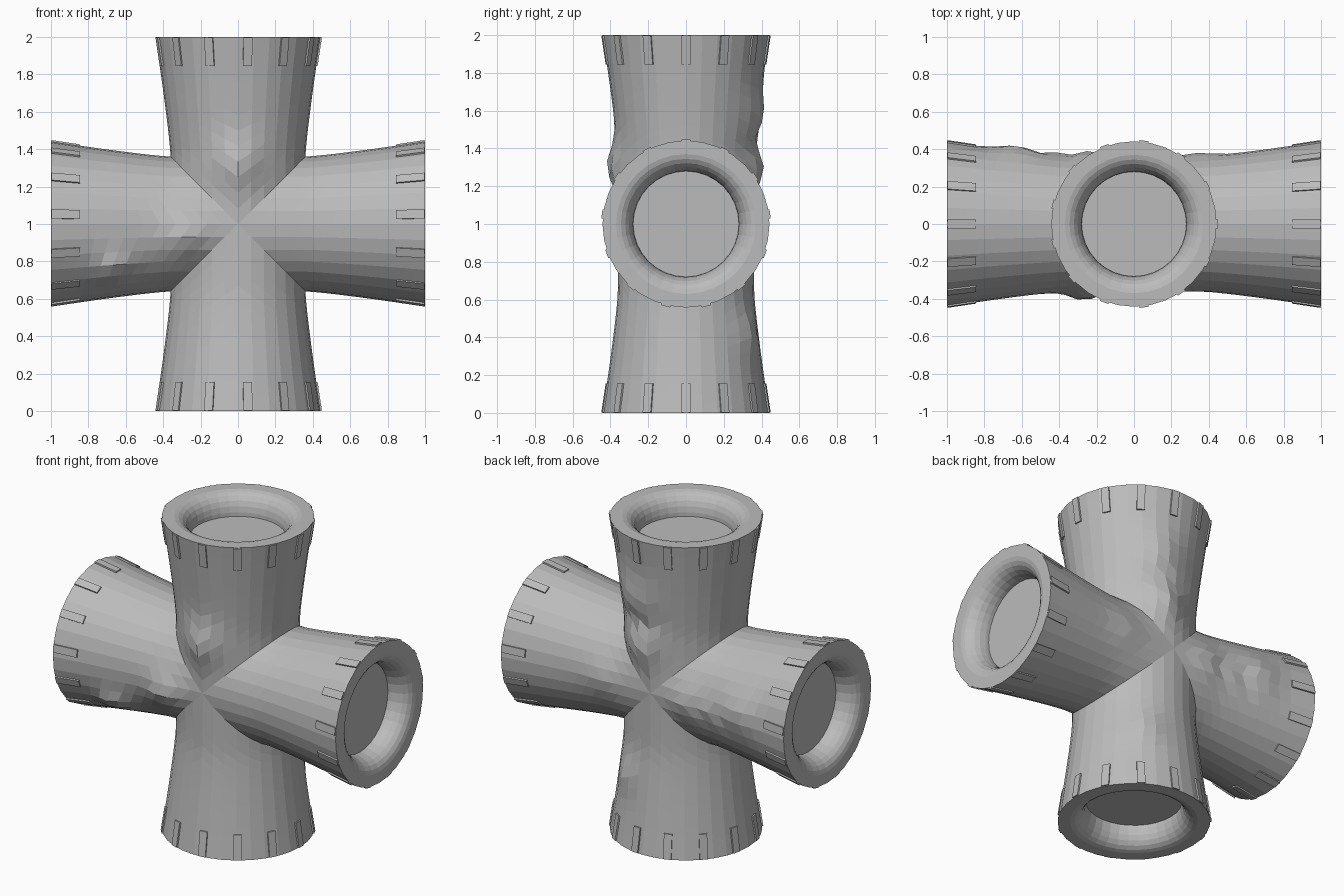
import bpy, bmesh, math
from mathutils import Vector

if "Cube" in bpy.data.objects:
    bpy.data.objects.remove(bpy.data.objects["Cube"])

SIDES = 32      # facets round each tube
ROWS = 12       # rows along each tube
TABS = 13       # clips round each mouth

grey = bpy.data.materials.new("plain grey")
grey.diffuse_color = (0.5, 0.5, 0.5, 1)
grey.use_nodes = True
grey.node_tree.nodes["Principled BSDF"].inputs["Base Color"].default_value = grey.diffuse_color

# Axis and sideways direction of each of the four arms
ARMS = {
    "top": (Vector((0, 0, 1)), Vector((1, 0, 0))),
    "bottom": (Vector((0, 0, -1)), Vector((1, 0, 0))),
    "right": (Vector((1, 0, 0)), Vector((0, 0, 1))),
    "left": (Vector((-1, 0, 0)), Vector((0, 0, 1))),
}
Y = Vector((0, 1, 0))
CENTRE = Vector((0, 0, 1))

# Rolled lip leading to the recessed end disc: (distance along arm, radius)
LIP = [(1, 0.37), (0.993, 0.345), (0.978, 0.322), (0.955, 0.303),
       (0.925, 0.289), (0.89, 0.281), (0.865, 0.28)]

# Lumps and dents: (x, y, z), radius, push away from the middle plane
LUMPS = [
    ((0.0, -0.36, 1.31), 0.12, 0.06),
    ((0.08, 0.36, 1.30), 0.12, 0.06),
    ((0.12, 0.36, 1.58), 0.14, -0.04),
    ((0.20, 0.32, 0.42), 0.10, 0.03),
    ((-0.27, -0.35, 0.93), 0.11, 0.055),
    ((-0.65, -0.30, 0.76), 0.09, 0.06),
    ((-0.62, 0.38, 1.05), 0.12, 0.035),
    ((-0.45, 0.36, 1.00), 0.09, -0.025),
    ((-0.25, 0.36, 1.00), 0.10, 0.03),
    ((0.35, 0.36, 1.00), 0.10, -0.02),
]


def wall(t):
    """Tube radius, flaring towards the mouth."""
    return 0.36 + 0.082 * max(0.0, (t - 0.36) / 0.64) ** 1.2


def place(axis, side, t, r, a):
    return CENTRE + axis * t + side * (r * math.cos(a)) + Y * (r * math.sin(a))


def finish(bm, name):
    bmesh.ops.recalc_face_normals(bm, faces=bm.faces)
    mesh = bpy.data.meshes.new(name)
    bm.to_mesh(mesh)
    bm.free()
    mesh.materials.append(grey)
    obj = bpy.data.objects.new(name, mesh)
    bpy.context.collection.objects.link(obj)
    return obj


# Four flared tubes mitred together into one closed cross
bm = bmesh.new()
angles = [math.tau * i / SIDES for i in range(SIDES)]
for axis, side in ARMS.values():
    rings = []
    for row in range(ROWS + 1):
        ring = []
        for a in angles:
            start = abs(0.36 * math.cos(a))
            t = start + (1 - start) * row / ROWS
            ring.append(bm.verts.new(place(axis, side, t, wall(t), a)))
        rings.append(ring)
    for t, r in LIP:
        rings.append([bm.verts.new(place(axis, side, t, r, a)) for a in angles])
    for low, high in zip(rings, rings[1:]):
        for i in range(SIDES):
            j = (i + 1) % SIDES
            bm.faces.new((low[i], low[j], high[j], high[i]))
    bm.faces.new(rings[-1])
bmesh.ops.remove_doubles(bm, verts=bm.verts, dist=0.0005)

# Uneven lumps on the tube walls, kept clear of the mouths
for v in bm.verts:
    if max(abs(v.co.x), abs(v.co.z - 1)) > 0.83:
        continue
    push = 0.0
    for centre, radius, amount in LUMPS:
        d = (v.co - Vector(centre)).length / radius
        push += amount * math.exp(-d * d)
    v.co.y += math.copysign(push, v.co.y)
finish(bm, "cross_tunnel")

# Thin clips spaced round each mouth
for name, (axis, side) in ARMS.items():
    bm = bmesh.new()
    for k in range(TABS):
        a = math.tau * k / TABS
        out = side * math.cos(a) + Y * math.sin(a)
        across = axis.cross(out) * 0.024
        corners = []
        for t in (0.845, 0.997):
            for lift in (-0.012, 0.007):
                for s in (-1, 1):
                    p = CENTRE + axis * t + out * (wall(t) + lift) + across * s
                    corners.append(bm.verts.new(p))
        for f in ((0, 1, 3, 2), (4, 6, 7, 5), (0, 4, 5, 1),
                  (2, 3, 7, 6), (0, 2, 6, 4), (1, 5, 7, 3)):
            bm.faces.new([corners[i] for i in f])
    finish(bm, name + "_mouth_clips")
